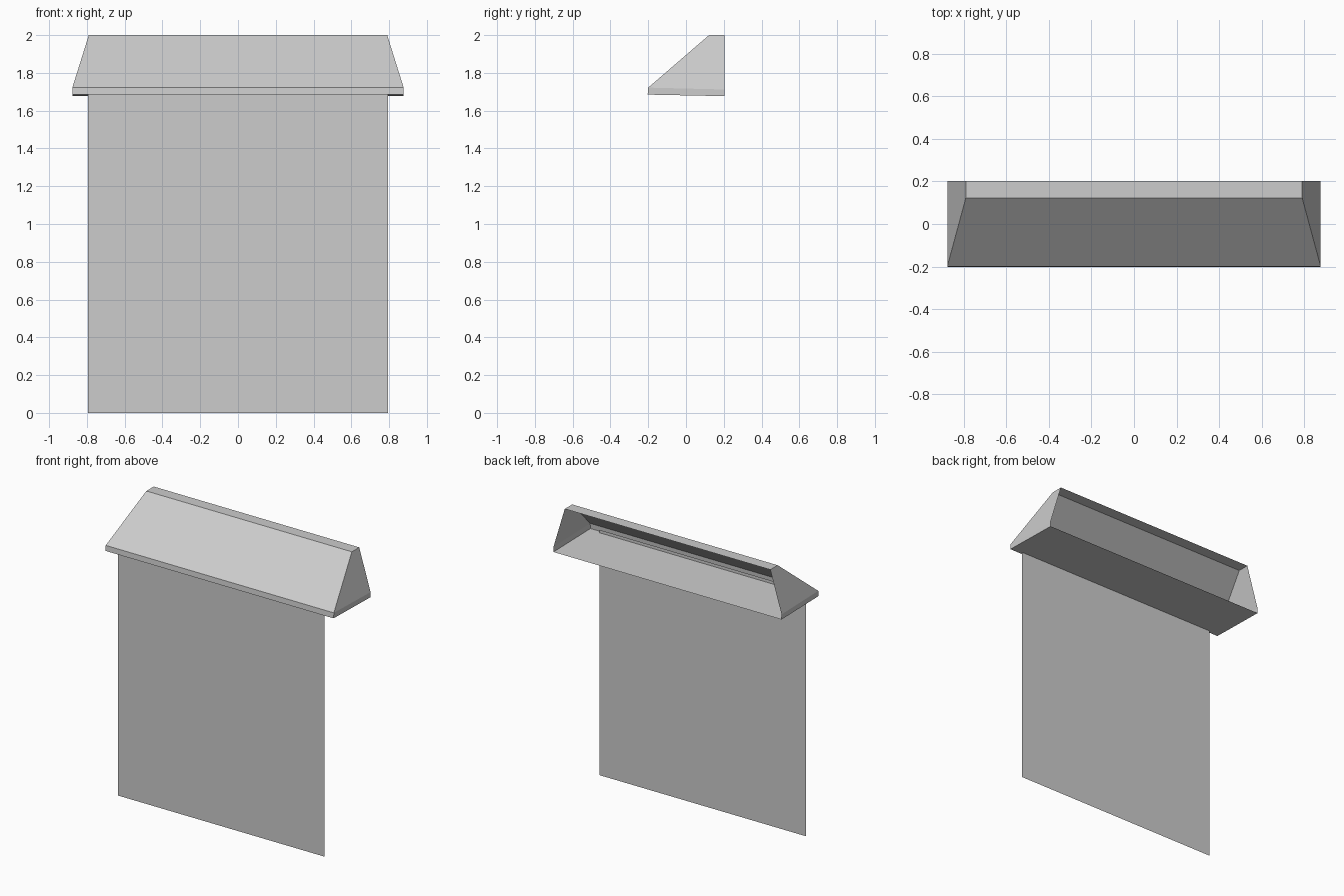
import bpy
import bmesh

cube = bpy.data.objects.get("Cube")
if cube:
    bpy.data.objects.remove(cube, do_unlink=True)

# Single flat colour
grey = bpy.data.materials.new("light_grey")
grey.use_nodes = True
colour = (0.604, 0.604, 0.604, 1.0)
grey.diffuse_color = colour
grey.node_tree.nodes["Principled BSDF"].inputs["Base Color"].default_value = colour


def finish(bm, name):
    mesh = bpy.data.meshes.new(name)
    bm.to_mesh(mesh)
    bm.free()
    mesh.materials.append(grey)
    obj = bpy.data.objects.new(name, mesh)
    bpy.context.scene.collection.objects.link(obj)
    return obj


# Hood: thin shell, open at the back, with a shallow lip below the sloped front
WIDE, NARROW, BACK = 0.877, 0.79, 0.203
hood_points = {
    "back_bottom": (WIDE, BACK, 1.677),
    "front_bottom": (WIDE, -BACK, 1.685),
    "front_lip": (WIDE, -0.2, 1.722),
    "front_top": (NARROW, 0.122, 2.0),
    "back_top": (NARROW, BACK, 2.0),
    "back_lip": (WIDE, BACK, 1.712),
}
bm = bmesh.new()
left = {k: bm.verts.new(p) for k, p in hood_points.items()}
right = {k: bm.verts.new((-x, y, z)) for k, (x, y, z) in hood_points.items()}

# Full-width strips: floor, front lip, slope and top
profile = ["back_bottom", "front_bottom", "front_lip", "front_top", "back_top"]
for a, b in zip(profile, profile[1:]):
    bm.faces.new((left[a], left[b], right[b], right[a]))

# Mirrored ends: low lip and leaning cheek
for loop in (["back_bottom", "back_lip", "front_lip", "front_bottom"],
             ["back_lip", "back_top", "front_top", "front_lip"]):
    bm.faces.new([left[k] for k in loop])
    bm.faces.new([right[k] for k in reversed(loop)])
finish(bm, "hood")

# Hanging sheet: one flat face that passes up through the hood floor
bm = bmesh.new()
corners = [(-1, 0), (1, 0), (1, 1.705), (-1, 1.705)]
bm.faces.new([bm.verts.new((side * 0.793, -0.185, z)) for side, z in corners])
finish(bm, "hanging_sheet")
